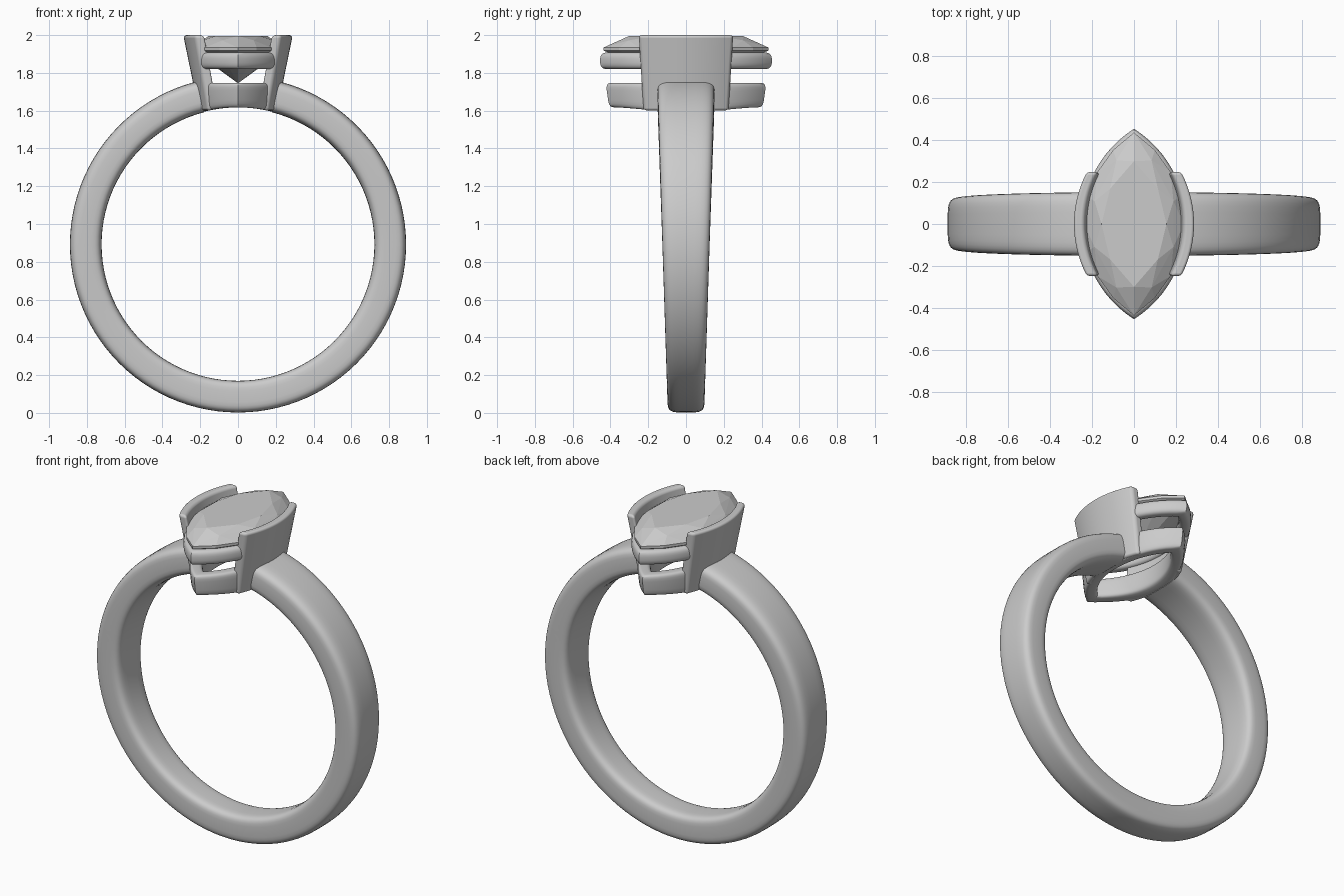
import bpy, bmesh
from math import sin, cos, asin, sqrt, pi, radians

if "Cube" in bpy.data.objects:
    bpy.data.objects.remove(bpy.data.objects["Cube"])

CZ, R_OUT, R_IN = 0.892, 0.89, 0.722   # finger circle


def finish(name, bm, smooth=True):
    bmesh.ops.recalc_face_normals(bm, faces=bm.faces)
    me = bpy.data.meshes.new(name)
    bm.to_mesh(me)
    bm.free()
    for p in me.polygons:
        p.use_smooth = smooth
    ob = bpy.data.objects.new(name, me)
    bpy.context.collection.objects.link(ob)
    return ob


def loft(loops, closed):
    """Skin a list of equal-length loops, capped unless closed."""
    bm = bmesh.new()
    vs = [[bm.verts.new(p) for p in lp] for lp in loops]
    n = len(vs[0])
    pairs = list(zip(vs, vs[1:])) + ([(vs[-1], vs[0])] if closed else [])
    for a, b in pairs:
        for i in range(n):
            j = (i + 1) % n
            bm.faces.new((a[i], a[j], b[j], b[i]))
    if not closed:
        bm.faces.new(vs[0])
        bm.faces.new(vs[-1])
    return bm


def marquise(w, l, n):
    """Pointed oval from two arcs; half width w, half length l."""
    r = (w * w + l * l) / (2 * w)
    a = asin(l / r)
    arc = [(w - r + r * cos(-a + 2 * a * i / n), r * sin(-a + 2 * a * i / n))
           for i in range(n)]
    return arc + [(-x, -y) for x, y in arc]


def superellipse(n, e):
    out = []
    for i in range(n):
        t = 2 * pi * (i + 0.5) / n
        c, s = cos(t), sin(t)
        out.append((abs(c) ** (2 / e) * (1 if c > 0 else -1),
                    abs(s) ** (2 / e) * (1 if s > 0 else -1)))
    return out


# Band: open hoop, wider toward the setting
loops = []
gap, steps = radians(14.3), 96
for k in range(steps + 1):
    t = gap + (2 * pi - 2 * gap) * k / steps
    w = 0.095 + 0.034 * (CZ + 0.8 * cos(t))
    lp = []
    for u, v in superellipse(32, 4.5):
        r = (R_OUT + R_IN) / 2 + u * (R_OUT - R_IN) / 2
        lp.append((r * sin(t), v * w, CZ + r * cos(t)))
    loops.append(lp)
band = finish("band", loft(loops, False))
band.data.set_sharp_from_angle(angle=radians(50))


# Gallery rails: pointed-oval hoops under the stone
def rail(name, w, l, thick, z0, z1, taper, e, follow_finger=False):
    r = (w * w + l * l) / (2 * w)
    c = r - w
    loops = []
    for u, v in superellipse(24, e):
        d = thick * (1 - u) / 2 + taper * (1 - v) / 2
        lp = []
        for x, y in marquise(w - d, sqrt((r - d) ** 2 - c * c), 24):
            low = CZ + sqrt((R_IN + 0.003) ** 2 - x * x) if follow_finger else z0
            lp.append((x, y, low + (z1 - low) * (v + 1) / 2))
        loops.append(lp)
    ob = finish(name, loft(loops, True))
    ob.data.set_sharp_from_angle(angle=radians(50))


rail("upper_rail", 0.25, 0.455, 0.07, 1.82, 1.908, 0.0, 2.8)
rail("lower_rail", 0.215, 0.425, 0.075, 1.615, 1.747, 0.014, 4.5, True)

# Bar prongs: curved leaning plates, mirrored
loops = []
for k in range(17):
    s = -1 + k / 8
    lp = []
    for wx, z, half in ((0.29, 2.0, 0.25), (0.237, 2.0, 0.25),
                        (0.155, 1.61, 0.225), (0.207, 1.598, 0.225)):
        y = s * half
        lp.append((wx - (0.53 - sqrt(0.53 ** 2 - y * y)), y, z))
    loops.append(lp)
prongs = finish("bar_prongs", loft(loops, False))
bev = prongs.modifiers.new("Round edges", 'BEVEL')
bev.width, bev.segments = 0.017, 4
bev.limit_method, bev.angle_limit = 'ANGLE', radians(40)
bev.harden_normals = True
prongs.modifiers.new("Mirror", 'MIRROR')

# Stone: faceted hull of girdle, crown, table and culet points
pts = [(0, 0, 1.745)]
for z in (1.918, 1.934):
    pts += [(x, y, z) for x, y in marquise(0.238, 0.437, 8)]
pts += [(x, y, 1.972) for x, y in marquise(0.202, 0.375, 8)[1::2]]
pts += [(x, y, 1.996) for x, y in marquise(0.155, 0.30, 8)[0::2]]
bm = bmesh.new()
for p in pts:
    bm.verts.new(p)
hull = bmesh.ops.convex_hull(bm, input=bm.verts)
loose = [v for v in bm.verts if not v.link_faces]
bmesh.ops.delete(bm, geom=loose, context='VERTS')
finish("stone", bm, smooth=False)
